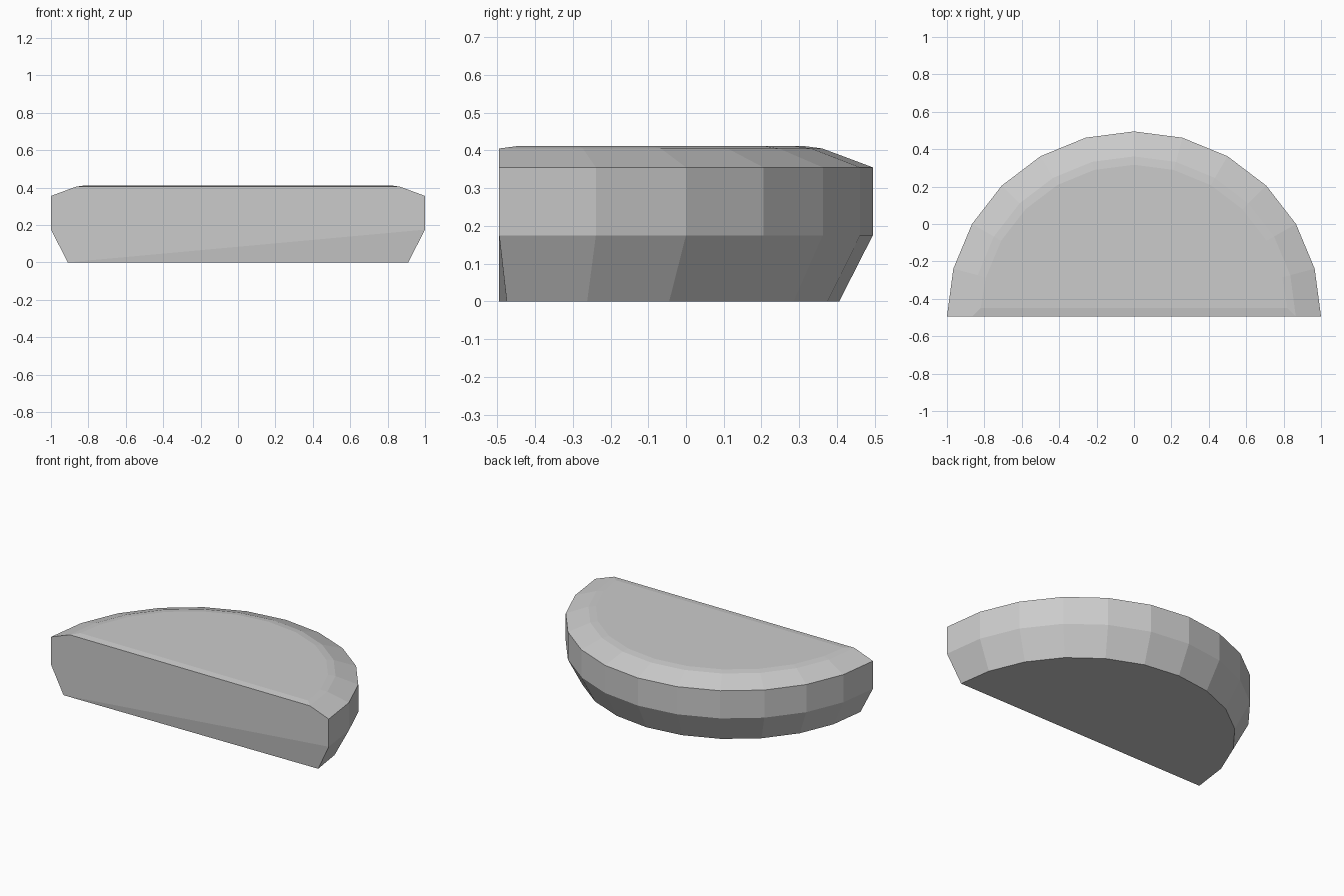
import bpy, bmesh
from math import pi, cos, sin

if "Cube" in bpy.data.objects:
    bpy.data.objects.remove(bpy.data.objects["Cube"])

SEGMENTS = 12
FRONT = -0.495
# (radius, height, front edge y) of each half-round ring, bottom to top
RINGS = [(0.91, 0.0, FRONT), (1.0, 0.175, FRONT), (1.0, 0.355, FRONT),
         (0.865, 0.405, FRONT), (0.82, 0.411, -0.45)]


def half_ring(bm, radius, z, front):
    verts = []
    for i in range(SEGMENTS + 1):
        a = pi * i / SEGMENTS
        y = max(front, FRONT + 0.99 * radius * sin(a))
        verts.append(bm.verts.new((radius * cos(a), y, z)))
    return verts


bm = bmesh.new()
rings = [half_ring(bm, *r) for r in RINGS]

# curved wall and bevelled rim
for low, high in zip(rings, rings[1:]):
    for i in range(SEGMENTS):
        bm.faces.new((low[i], low[i + 1], high[i + 1], high[i]))

# flat base and top
bm.faces.new(rings[0][::-1])
bm.faces.new(rings[-1])

# narrow slope behind the top front edge
bm.faces.new((rings[3][-1], rings[3][0], rings[4][0], rings[4][-1]))

# straight front, with one lower corner pushed slightly back
rings[0][0].co.y = -0.475
bm.faces.new((rings[0][-1], rings[0][0], rings[1][0]))
bm.faces.new([rings[0][-1]] + [r[0] for r in rings[1:4]]
             + [r[-1] for r in rings[3:0:-1]])

bmesh.ops.recalc_face_normals(bm, faces=bm.faces)
mesh = bpy.data.meshes.new("half_round_block")
bm.to_mesh(mesh)
bm.free()
block = bpy.data.objects.new("half_round_block", mesh)
bpy.context.collection.objects.link(block)
